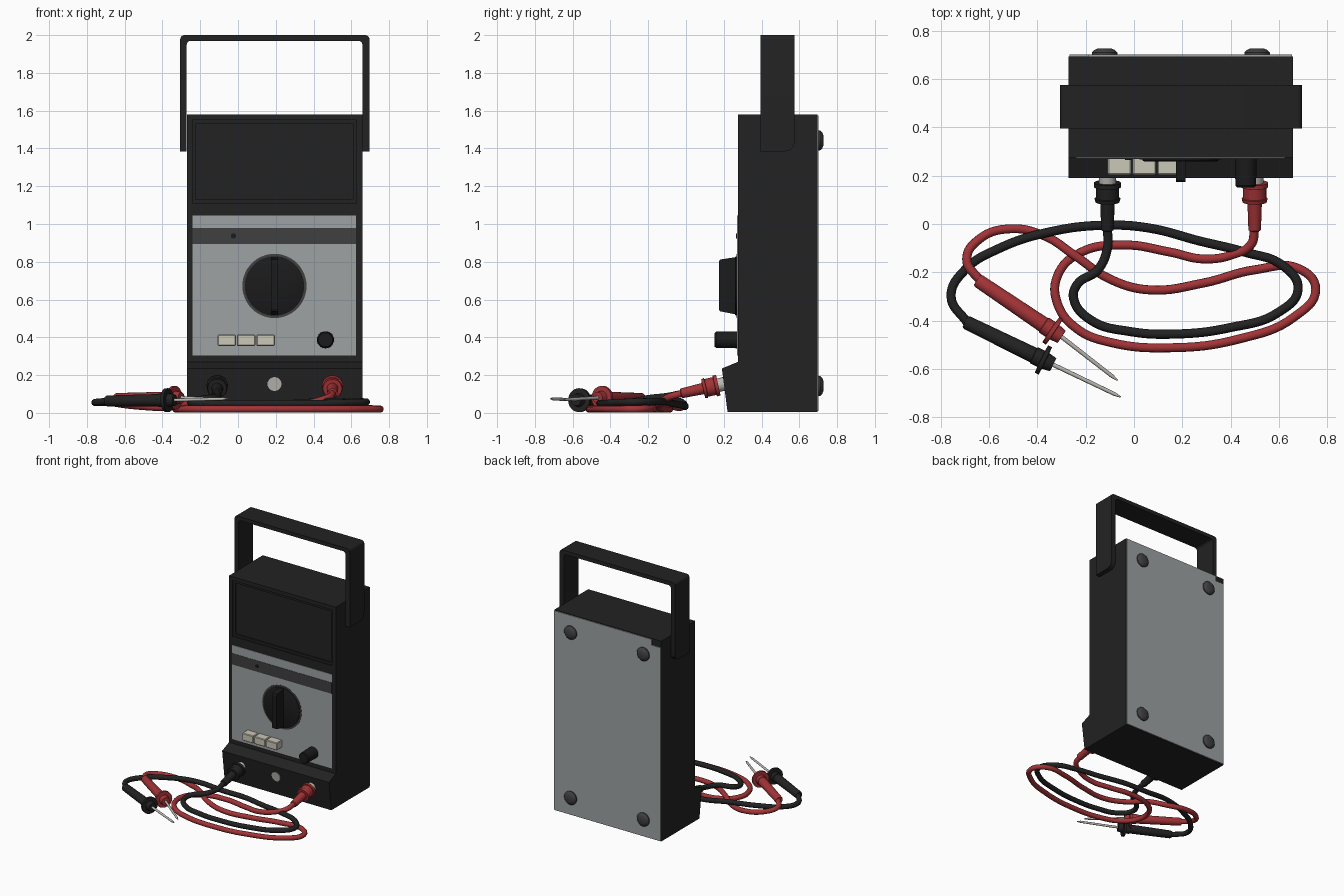
import bpy, bmesh, math
from mathutils import Vector

if "Cube" in bpy.data.objects:
    bpy.data.objects.remove(bpy.data.objects["Cube"])


def material(name, rgb):
    m = bpy.data.materials.new(name)
    m.diffuse_color = (*rgb, 1)
    m.use_nodes = True
    m.node_tree.nodes["Principled BSDF"].inputs["Base Color"].default_value = m.diffuse_color
    return m


BLACK = material("black plastic", (0.016, 0.016, 0.016))
KNOB = material("knob black", (0.011, 0.011, 0.011))
GREY = material("panel grey", (0.34, 0.36, 0.37))
BAND = material("dark grey", (0.05, 0.05, 0.05))
RED = material("lead red", (0.36, 0.033, 0.037))
CREAM = material("cream", (0.60, 0.57, 0.48))
METAL = material("metal", (0.50, 0.48, 0.45))


def finish(name, bm, mat, smooth=True):
    bmesh.ops.recalc_face_normals(bm, faces=bm.faces)
    me = bpy.data.meshes.new(name)
    bm.to_mesh(me)
    bm.free()
    me.materials.append(mat)
    ob = bpy.data.objects.new(name, me)
    bpy.context.collection.objects.link(ob)
    if smooth:
        bpy.ops.object.select_all(action='DESELECT')
        bpy.context.view_layer.objects.active = ob
        ob.select_set(True)
        bpy.ops.object.shade_smooth_by_angle(angle=math.radians(35))
    return ob


def prism_bm(pts, axis, a, b):
    """Outline in (y, z) pushed along X, or in (x, z) pushed along Y."""
    bm = bmesh.new()
    place = (lambda p, t: (t, p[0], p[1])) if axis == 'X' else (lambda p, t: (p[0], t, p[1]))
    ends = [[bm.verts.new(place(p, t)) for p in pts] for t in (a, b)]
    for e in ends:
        bm.faces.new(e)
    n = len(pts)
    for i in range(n):
        j = (i + 1) % n
        bm.faces.new((ends[0][i], ends[0][j], ends[1][j], ends[1][i]))
    return bm


def prism(name, pts, axis, a, b, mat, bevel=0):
    bm = prism_bm(pts, axis, a, b)
    if bevel:
        bmesh.ops.bevel(bm, geom=bm.edges[:], offset=bevel, segments=1,
                        profile=0.5, affect='EDGES')
    return finish(name, bm, mat, False)


def rect(x0, x1, z0, z1):
    return [(x0, z0), (x1, z0), (x1, z1), (x0, z1)]


def turned(name, start, direction, profile, mat, sides=32):
    """Round part: profile of (distance along axis, radius)."""
    bm = bmesh.new()
    q = Vector(direction).to_track_quat('Z', 'Y')
    rings = []
    for t, r in profile:
        rings.append([bm.verts.new(Vector(start) + q @ Vector((
            r * math.cos(math.tau * i / sides), r * math.sin(math.tau * i / sides), t)))
            for i in range(sides)])
    for lo, hi in zip(rings, rings[1:]):
        for i in range(sides):
            j = (i + 1) % sides
            bm.faces.new((lo[i], lo[j], hi[j], hi[i]))
    bm.faces.new(rings[0])
    bm.faces.new(rings[-1])
    return finish(name, bm, mat)


def cable(name, pts, mat):
    cu = bpy.data.curves.new(name, 'CURVE')
    cu.dimensions = '3D'
    cu.bevel_depth = 0.019
    cu.bevel_resolution = 3
    cu.resolution_u = 8
    sp = cu.splines.new('BEZIER')
    sp.bezier_points.add(len(pts) - 1)
    for bp, p in zip(sp.bezier_points, pts):
        bp.co = p
        bp.handle_left_type = bp.handle_right_type = 'AUTO'
    cu.materials.append(mat)
    ob = bpy.data.objects.new(name, cu)
    bpy.context.collection.objects.link(ob)
    bpy.ops.object.select_all(action='DESELECT')
    bpy.context.view_layer.objects.active = ob
    ob.select_set(True)
    bpy.ops.object.convert(target='MESH')
    bpy.ops.object.shade_smooth_by_angle(angle=math.radians(60))


# Case with sloping foot and recessed meter window
case = prism("case", [(0.275, 1.58), (0.275, 0.27), (0.19, 0.235), (0.22, 0.005),
                      (0.695, 0.005), (0.695, 1.58)], 'X', -0.271, 0.658, BLACK)
for outline, depth in ((rect(-0.24, 0.627, 1.112, 1.55), 0.283),
                       (rect(-0.222, 0.609, 1.13, 1.532), 0.295)):
    cutter = prism("window_cutter", outline, 'Y', 0.2, depth, BLACK)
    cutter.hide_render = True
    mod = case.modifiers.new("window", 'BOOLEAN')
    mod.operation = 'DIFFERENCE'
    mod.object = cutter
    bpy.context.view_layer.objects.active = case
    bpy.ops.object.modifier_apply(modifier=mod.name)
    bpy.data.objects.remove(cutter)

# Back panel and feet
prism("back_panel", [(-0.268, 0.01), (0.655, 0.01), (0.655, 1.575), (-0.19, 1.575),
                     (-0.19, 1.53), (-0.268, 1.53)], 'Y', 0.69, 0.702, GREY)
for x in (-0.122, 0.51):
    for z in (0.143, 1.443):
        turned("back_foot", (x, 0.695, z), (0, 1, 0),
               [(0, 0.053), (0.015, 0.053), (0.026, 0.043), (0.033, 0.026)], BAND)

# Carrying handle: U outline, rounded corners and rounded arm ends
U = [(-0.306, 1.385), (-0.306, 2), (0.696, 2), (0.696, 1.385),
     (0.659, 1.385), (0.659, 1.97), (-0.272, 1.97), (-0.272, 1.385)]
bm = prism_bm(U, 'Y', 0.395, 0.575)
corners, arm_ends = [], []
for e in bm.edges:
    a, b = (v.co for v in e.verts)
    if abs(a.y - b.y) > 0.1 and a.z > 1.9:
        corners.append(e)
    elif abs(a.y - b.y) < 0.01 and a.z < 1.4 and b.z < 1.4:
        arm_ends.append(e)
bmesh.ops.bevel(bm, geom=corners, offset=0.022, segments=4, profile=0.5, affect='EDGES')
arm_ends = [e for e in arm_ends if e.is_valid]
bmesh.ops.bevel(bm, geom=arm_ends, offset=0.05, segments=5, profile=0.5, affect='EDGES')
finish("handle", bm, BLACK)

# Front plate, dark band and indicator
prism("front_plate", rect(-0.24, 0.626, 0.305, 1.045), 'Y', 0.271, 0.276, GREY)
prism("front_band", rect(-0.24, 0.626, 0.893, 0.98), 'Y', 0.269, 0.274, BAND)
turned("indicator", (-0.024, 0.272, 0.937), (0, -1, 0), [(0, 0.014), (0.006, 0.014)], KNOB, 16)

# Range selector knob
turned("selector_ring", (0.193, 0.274, 0.672), (0, -1, 0), [(0, 0.17), (0.006, 0.17)], BAND, 48)
turned("selector_disc", (0.193, 0.274, 0.672), (0, -1, 0),
       [(0, 0.157), (0.011, 0.157), (0.015, 0.15)], KNOB, 48)
prism("selector_grip", [(0.27, 0.52), (0.18, 0.538), (0.174, 0.55), (0.174, 0.80),
                        (0.18, 0.812), (0.27, 0.825)], 'X', 0.174, 0.213, KNOB)

# Push buttons and adjuster knob
for i in range(3):
    x = -0.109 + i * 0.103
    prism("push_button", rect(x, x + 0.098, 0.355, 0.414), 'Y', 0.204, 0.274, CREAM, 0.005)
turned("adjuster_knob", (0.463, 0.274, 0.387), (0, -1, 0),
       [(0, 0.045), (0.115, 0.043), (0.122, 0.037)], KNOB)

# Centre socket on the foot
turned("centre_socket", (0.193, 0.21, 0.155), (0, -1, -0.13), [(0, 0.037), (0.015, 0.037)], METAL)

# Plugs
for x, mat, tag in ((-0.11, BLACK, "black"), (0.50, RED, "red")):
    s, d = (x, 0.21, 0.155), (0, -1, -0.22)
    turned(tag + "_jack_nut", s, d, [(0, 0.036), (0.045, 0.036)], METAL)
    turned(tag + "_plug", s, d, [(0.04, 0.056), (0.058, 0.056), (0.06, 0.048), (0.105, 0.048),
                                 (0.107, 0.054), (0.122, 0.05), (0.123, 0.03),
                                 (0.24, 0.026), (0.244, 0.02)], mat)

# Test leads lying on the ground
cable("black_lead", [(-0.11, -0.02, 0.104), (-0.11, -0.10, 0.088), (-0.15, -0.19, 0.078),
                     (-0.235, -0.25, 0.065), (-0.25, -0.31, 0.055), (-0.176, -0.40, 0.05),
                     (-0.02, -0.445, 0.05), (0.17, -0.456, 0.05), (0.395, -0.43, 0.05),
                     (0.60, -0.365, 0.055), (0.68, -0.27, 0.058), (0.62, -0.175, 0.06),
                     (0.457, -0.116, 0.06), (0.27, -0.07, 0.05), (0.064, -0.017, 0.04),
                     (-0.12, -0.005, 0.035), (-0.35, -0.033, 0.06), (-0.556, -0.10, 0.06),
                     (-0.70, -0.19, 0.055), (-0.758, -0.30, 0.055), (-0.69, -0.41, 0.062)], BLACK)
cable("red_lead", [(0.50, -0.02, 0.104), (0.485, -0.085, 0.085), (0.415, -0.125, 0.06),
                   (0.29, -0.145, 0.035), (0.147, -0.116, 0.022), (-0.04, -0.087, 0.02),
                   (-0.225, -0.12, 0.02), (-0.317, -0.215, 0.02), (-0.317, -0.33, 0.02),
                   (-0.235, -0.435, 0.02), (-0.10, -0.49, 0.02), (0.147, -0.513, 0.02),
                   (0.437, -0.476, 0.02), (0.664, -0.385, 0.02), (0.753, -0.27, 0.02),
                   (0.685, -0.186, 0.022), (0.50, -0.19, 0.022), (0.29, -0.244, 0.025),
                   (0.064, -0.273, 0.03), (-0.10, -0.228, 0.04), (-0.246, -0.13, 0.052),
                   (-0.37, -0.05, 0.03), (-0.515, -0.02, 0.035), (-0.64, -0.062, 0.05),
                   (-0.693, -0.145, 0.065), (-0.63, -0.244, 0.075)], RED)

# Probes: grip with finger guard, then needle
for tag, mat, a, b, tip in (
        ("black", BLACK, (-0.70, -0.405, 0.063), (-0.335, -0.583, 0.068), (-0.055, -0.717, 0.075)),
        ("red", RED, (-0.65, -0.232, 0.076), (-0.30, -0.468, 0.08), (-0.068, -0.648, 0.07))):
    a, b, tip = Vector(a), Vector(b), Vector(tip)
    L = (b - a).length
    turned(tag + "_probe_grip", a, b - a,
           [(0, 0.024), (0.01, 0.029), (L - 0.09, 0.033), (L - 0.088, 0.037), (L - 0.055, 0.037),
            (L - 0.054, 0.063), (L - 0.036, 0.063), (L - 0.035, 0.036), (L, 0.03)], mat)
    N = (tip - b).length
    turned(tag + "_probe_needle", b, tip - b,
           [(-0.01, 0.009), (N - 0.03, 0.008), (N, 0.003)], METAL, 12)
